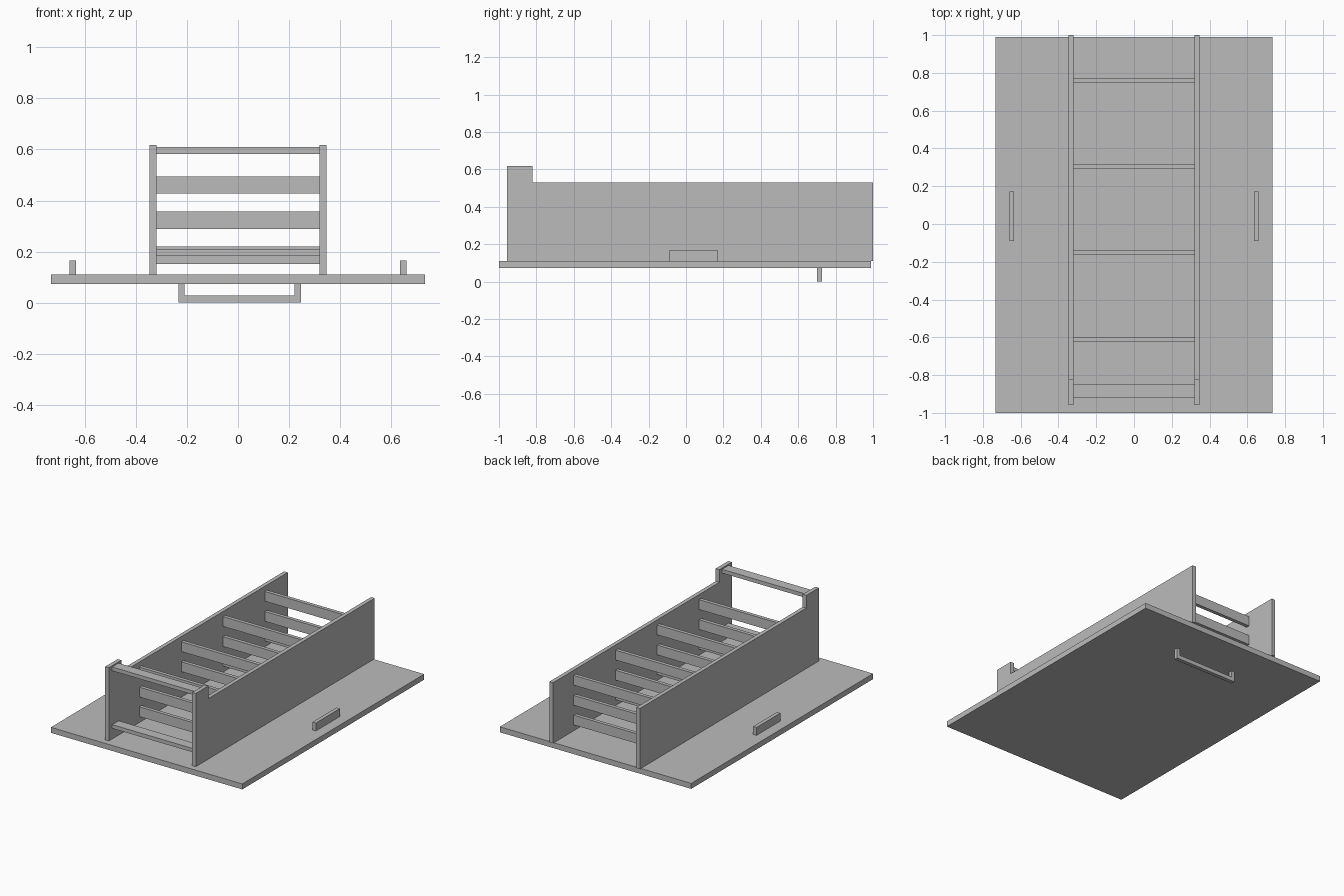
import bpy
import bmesh

old = bpy.data.objects.get("Cube")
if old:
    bpy.data.objects.remove(old, do_unlink=True)

GREY = (0.5, 0.5, 0.5, 1)
grey = bpy.data.materials.new("plain_grey")
grey.use_nodes = True
grey.diffuse_color = GREY
grey.node_tree.nodes["Principled BSDF"].inputs["Base Color"].default_value = GREY


def prism(name, profile, x0, x1):
    """Extrude a (y, z) outline along x."""
    bm = bmesh.new()
    face = bm.faces.new([bm.verts.new((x0, y, z)) for y, z in profile])
    moved = bmesh.ops.extrude_face_region(bm, geom=[face])["geom"]
    verts = [v for v in moved if isinstance(v, bmesh.types.BMVert)]
    bmesh.ops.translate(bm, verts=verts, vec=(x1 - x0, 0, 0))
    bmesh.ops.recalc_face_normals(bm, faces=bm.faces)
    mesh = bpy.data.meshes.new(name)
    bm.to_mesh(mesh)
    bm.free()
    mesh.materials.append(grey)
    obj = bpy.data.objects.new(name, mesh)
    bpy.context.collection.objects.link(obj)
    return obj


def box(name, x, y, z):
    return prism(name, [(y[0], z[0]), (y[1], z[0]), (y[1], z[1]), (y[0], z[1])], *x)


INNER, OUTER = 0.319, 0.347
BASE_LOW, BASE_TOP = 0.073, 0.111

# Base board
box("base_board", (-0.733, 0.733), (-1, 0.99), (BASE_LOW, BASE_TOP))

# Side walls with a raised front end, and the grips beside them
wall = [(-0.957, BASE_TOP), (1, BASE_TOP), (1, 0.53),
        (-0.821, 0.53), (-0.821, 0.618), (-0.957, 0.618)]
for side, s in (("left", 1), ("right", -1)):
    prism(side + "_wall", wall, s * INNER, s * OUTER)
    box(side + "_grip", (s * 0.634, s * 0.66), (-0.091, 0.171), (BASE_TOP, 0.166))

# Rows of cross slats between the walls
for row, y in enumerate((-0.611, -0.152, 0.304, 0.761)):
    for level, z in enumerate((0.186, 0.322, 0.461)):
        box(f"slat_{row + 1}_{level + 1}", (-INNER, INNER),
            (y - 0.0125, y + 0.0125), (z - 0.034, z + 0.034))

# Flat front rails
for name, z in (("lower_front_rail", 0.184), ("upper_front_rail", 0.583)):
    box(name, (-INNER, INNER), (-0.921, -0.85), (z, z + 0.026))

# Handle under the base
HANDLE_Y = (0.7, 0.727)
box("handle_bar", (-0.21, 0.222), HANDLE_Y, (0, 0.028))
box("handle_right_post", (-0.234, -0.21), HANDLE_Y, (0, BASE_LOW))
box("handle_left_post", (0.222, 0.247), HANDLE_Y, (0, BASE_LOW))
